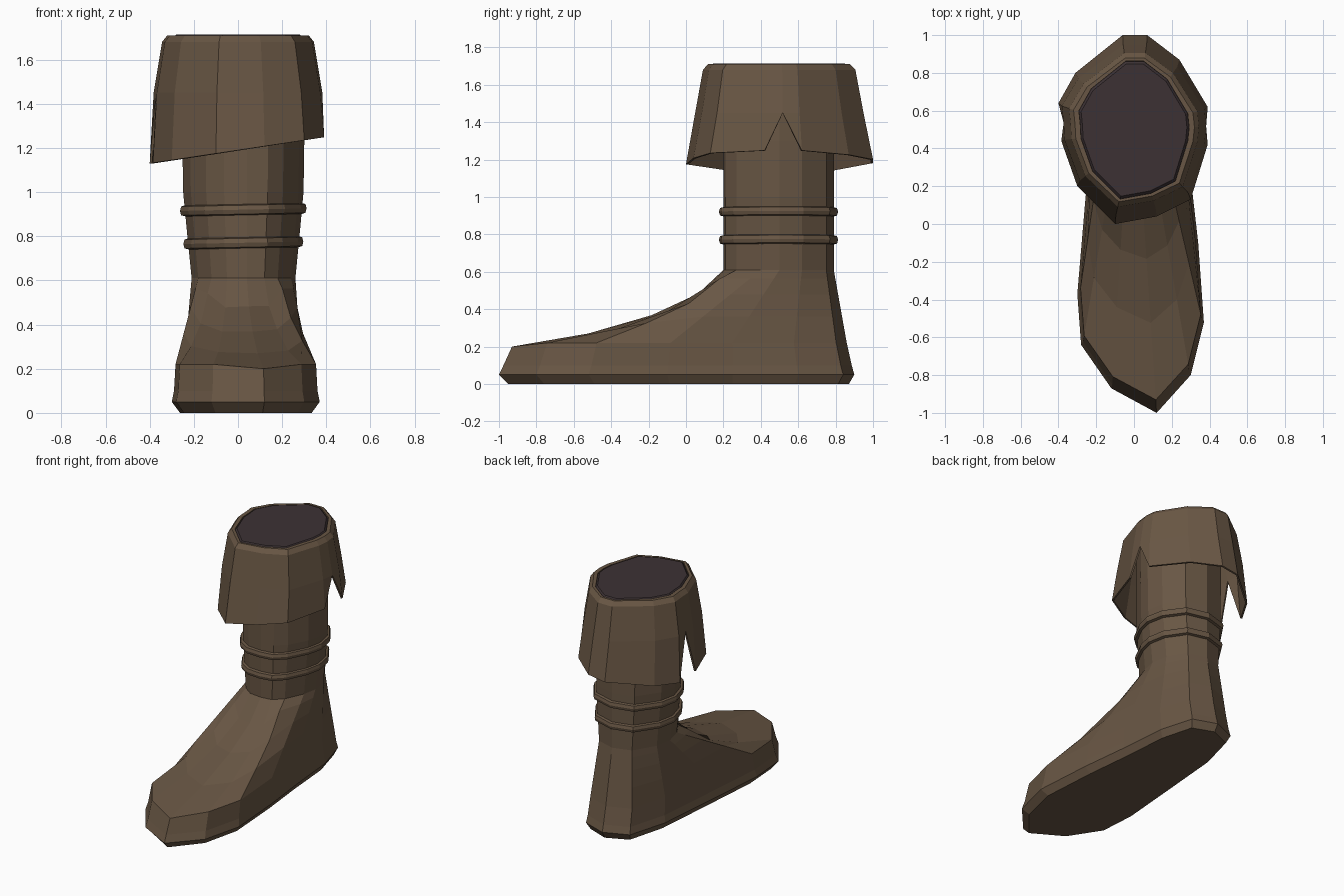
import bpy, bmesh

if "Cube" in bpy.data.objects:
    bpy.data.objects.remove(bpy.data.objects["Cube"])


def material(name, rgb):
    m = bpy.data.materials.new(name)
    m.use_nodes = True
    colour = (*rgb, 1)
    m.diffuse_color = colour
    m.node_tree.nodes["Principled BSDF"].inputs["Base Color"].default_value = colour
    return m


leather = material("brown leather", (0.14, 0.094, 0.058))
lining = material("dark lining", (0.045, 0.031, 0.034))


def loft(name, rings, mat, cap_start=False, cap_end=False, closed=False):
    """Join rings of equal point count into a faceted skin."""
    bm = bmesh.new()
    rows = [[bm.verts.new(p) for p in ring] for ring in rings]
    n = len(rows[0])
    pairs = list(zip(rows, rows[1:]))
    if closed:
        pairs.append((rows[-1], rows[0]))
    for a, b in pairs:
        for i in range(n):
            j = (i + 1) % n
            bm.faces.new((a[i], a[j], b[j], b[i]))
    if cap_start:
        bm.faces.new(rows[0][::-1])
    if cap_end:
        bm.faces.new(rows[-1])
    bmesh.ops.remove_doubles(bm, verts=bm.verts, dist=0.0005)
    bmesh.ops.recalc_face_normals(bm, faces=bm.faces)
    me = bpy.data.meshes.new(name)
    bm.to_mesh(me)
    bm.free()
    me.materials.append(mat)
    ob = bpy.data.objects.new(name, me)
    bpy.context.collection.objects.link(ob)
    return ob


def scaled(outline, centre, sx, sy):
    cx, cy = centre
    return [(cx + (x - cx) * sx, cy + (y - cy) * sy) for x, y in outline]


def lerp(a, b, t):
    return a + (b - a) * t


# Plan outlines, counter-clockwise from the front
foot = [(.12, -1), (.3, -.8), (.37, -.52), (.34, -.1), (.3, .25), (.27, .6), (.2, .84),
        (.03, .9), (-.14, .83), (-.22, .55), (-.26, .1), (-.3, -.37), (-.28, -.64), (-.12, -.87)]
ankle = [(.04, .2), (.12, .21), (.18, .27), (.24, .4), (.26, .5), (.24, .62), (.16, .75),
         (.03, .79), (-.1, .75), (-.19, .6), (-.21, .48), (-.18, .36), (-.12, .26), (-.05, .21)]
hem = [(-.1, 0), (.12, .04), (.3, .13), (.39, .42), (.4, .52), (.39, .62), (.24, .87),
       (.07, 1), (-.06, 1), (-.31, .8), (-.4, .64), (-.39, .54), (-.385, .44), (-.3, .2)]
notches = (4, 11)
foot_c, leg_c, cuff_c = (.04, .2), (.03, .5), (0, .49)

# Height of the instep ridge along the foot
ridge = [(-.93, .2), (-.5, .28), (-.15, .38), (.1, .5), (.2, .62)]


def instep(y):
    for (y0, z0), (y1, z1) in zip(ridge, ridge[1:]):
        if y <= y1:
            return lerp(z0, z1, (y - y0) / (y1 - y0))
    return 1


# Boot body: sole, foot, ankle and shaft
rings = []
for sx, sy, z in ((.89, .958, 0), (1, 1, .05), (.97, .98, .1)):
    rings.append([(x, y, z) for x, y in scaled(foot, foot_c, sx, sy)])
rim = scaled(foot, foot_c, .95, .942)
for t in (0, .36, .66, .88, 1):
    ring = []
    for (x0, y0), (x1, y1) in zip(rim, ankle):
        x, y = lerp(x0, x1, t), lerp(y0, y1, t)
        z = lerp(.22, .61, t)
        if t < 1:
            z = min(z, max(.2, instep(y) - .15 * abs(x - .05) * (t > 0)))
        ring.append((x, y, z))
    rings.append(ring)
for s, z in ((1.08, .8), (1.16, 1), (1.18, 1.3), (1.16, 1.6)):
    rings.append([(x, y, z) for x, y in scaled(ankle, leg_c, s, 1)])
loft("boot_body", rings, leather, cap_start=True, cap_end=True)

# Two cords around the shaft
for name, zc, sx in (("upper_cord", .92, 1.13), ("lower_cord", .77, 1.07)):
    rings = []
    for grow, dz in ((.98, -.026), (1.06, -.02), (1.08, 0), (1.06, .02), (.98, .026)):
        outline = scaled(ankle, leg_c, sx * grow, grow)
        rings.append([(x, y, zc + dz + .02 * x) for x, y in outline])
    loft(name, rings, leather, closed=True)

# Folded cuff with a notch in the hem on each side
middle = [(x, y, 1.45) for x, y in scaled(hem, cuff_c, .955, .9)]
bottom = [middle[i] if i in notches else (x, y, 1.19 + .15 * x)
          for i, (x, y) in enumerate(hem)]
rings = [bottom, middle]
for sx, sy, z in ((.86, .815, 1.68), (.8, .76, 1.71), (.73, .73, 1.71), (.72, .72, 1.64)):
    rings.append([(x, y, z) for x, y in scaled(hem, cuff_c, sx, sy)])
cuff = loft("folded_cuff", rings, leather)
thick = cuff.modifiers.new("thickness", "SOLIDIFY")
thick.thickness = 0.012
thick.offset = -1

# Dark plug closing the opening
rings = []
for s, z in ((.73, 1.65), (.73, 1.7), (.7, 1.714)):
    rings.append([(x, y, z) for x, y in scaled(hem, cuff_c, s, s)])
loft("dark_opening", rings, lining, cap_start=True, cap_end=True)
